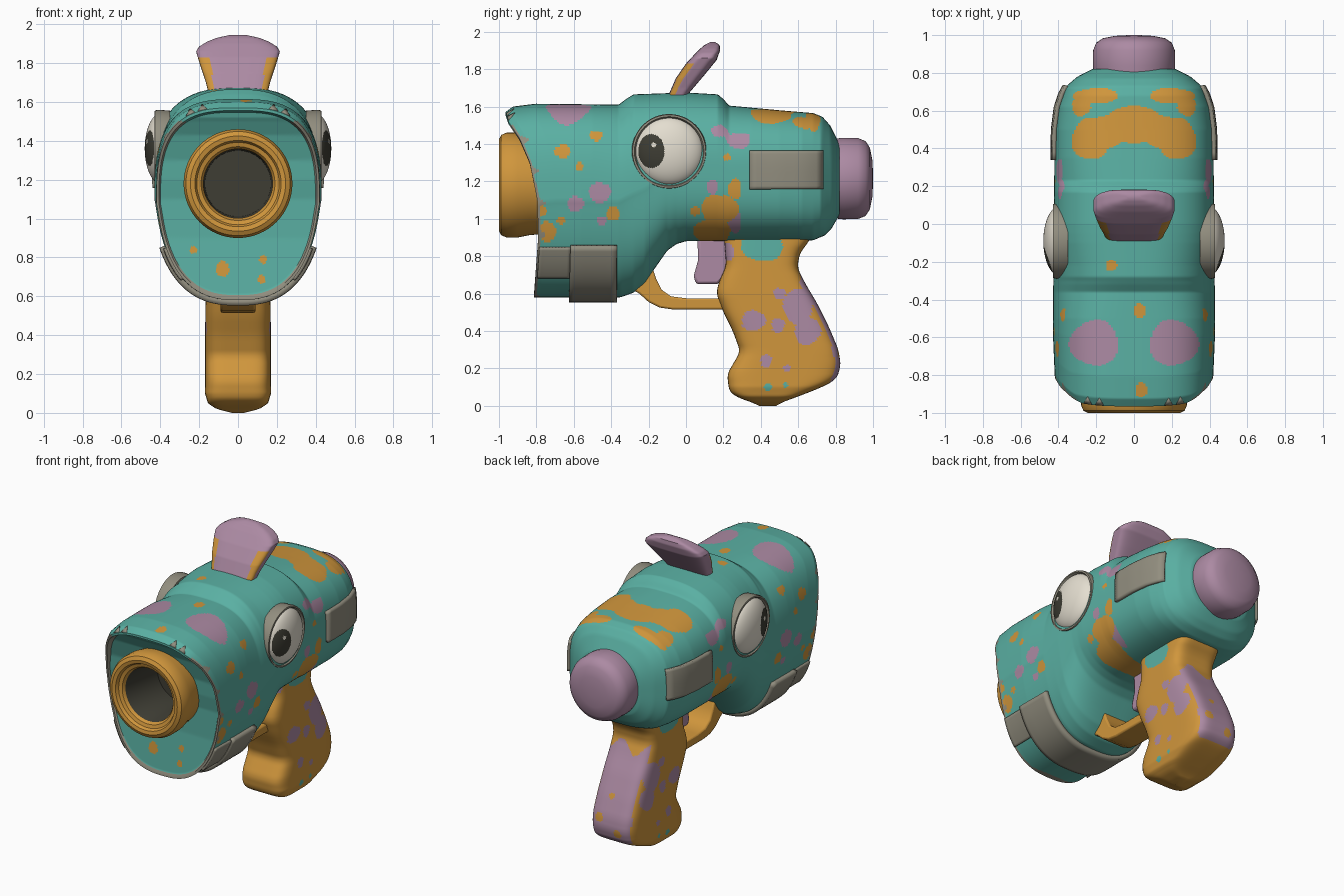
import bpy, bmesh, math
from math import sin, cos, pi, atan2, radians

if "Cube" in bpy.data.objects:
    bpy.data.objects.remove(bpy.data.objects["Cube"])


def material(name, r, g, b):
    m = bpy.data.materials.new(name)
    lin = [((c / 255 + 0.055) / 1.055) ** 2.4 for c in (r, g, b)]
    m.diffuse_color = (*lin, 1)
    m.use_nodes = True
    m.node_tree.nodes["Principled BSDF"].inputs["Base Color"].default_value = m.diffuse_color
    return m


TEAL = material("teal", 90, 176, 163)
ORANGE = material("orange", 208, 150, 60)
PURPLE = material("purple", 172, 138, 163)
GREY = material("grey", 146, 142, 127)
WHITE = material("eye_white", 228, 222, 208)
DARK = material("dark", 62, 61, 52)


def lerp(x, *pts):
    """Piecewise linear curve through (x, value) points."""
    for (a, p), (b, q) in zip(pts, pts[1:]):
        if x <= b:
            return p + (q - p) * max(0, (x - a) / (b - a))
    return pts[-1][1]


def soft(x, *pts):
    """The same curve with its corners rounded."""
    return sum(lerp(x + d, *pts) for d in (-.025, -.0125, 0, .0125, .025)) / 5


def unit(t, n):
    """Point of a unit superellipse in direction t."""
    c, s = cos(t), sin(t)
    r = (abs(c) ** n + abs(s) ** n) ** (-1 / n)
    return c * r, s * r


def make(name, verts, faces, mats, rule=None, angle=40):
    me = bpy.data.meshes.new(name)
    me.from_pydata(verts, [], faces)
    bm = bmesh.new()
    bm.from_mesh(me)
    bmesh.ops.recalc_face_normals(bm, faces=bm.faces)
    bm.to_mesh(me)
    bm.free()
    for m in mats:
        me.materials.append(m)
    if rule:
        for p in me.polygons:
            p.material_index = rule(p.center, p.normal, p.index)
    ob = bpy.data.objects.new(name, me)
    bpy.context.collection.objects.link(ob)
    bpy.ops.object.select_all(action='DESELECT')
    ob.select_set(True)
    bpy.context.view_layer.objects.active = ob
    bpy.ops.object.shade_smooth_by_angle(angle=radians(angle))
    return ob


def loft(name, rows, mats, rule=None, closed=True, cap0=False, cap1=False, angle=40):
    n = len(rows[0])
    verts = [p for r in rows for p in r]
    faces = [(i * n + j, i * n + (j + 1) % n, (i + 1) * n + (j + 1) % n, (i + 1) * n + j)
             for i in range(len(rows) - 1) for j in range(n if closed else n - 1)]
    if cap0:
        faces.append(tuple(range(n)))
    if cap1:
        faces.append(tuple(range(len(verts) - n, len(verts))))
    return make(name, verts, faces, mats, rule, angle)


def prism(name, pts, hw, mat, bevel):
    """Side profile in y, z extruded across x."""
    n = len(pts)
    verts = [(s * hw, y, z) for s in (-1, 1) for y, z in pts]
    faces = [tuple(range(n)), tuple(range(n, 2 * n))]
    faces += [(i, (i + 1) % n, n + (i + 1) % n, n + i) for i in range(n)]
    b = make(name, verts, faces, [mat]).modifiers.new("bevel", 'BEVEL')
    b.width, b.segments = bevel, 2


def inside(a, b, spots, wobble=.1):
    """Is (a, b) in one of the wobbly elliptical spots?"""
    for ca, cb, ra, rb in spots:
        u, v = (a - ca) / ra, (b - cb) / rb
        if u * u + v * v < 1 + wobble * sin(3 * atan2(v, u) + 40 * ca):
            return True
    return False


# --- body surface: rounded sections along y, with a slanted mouth ---
def front_y(z):
    return lerp(z, (.55, -.815), (.9, -.79), (1.1, -.795), (1.3, -.835), (1.43, -.89), (1.52, -.95), (1.6, -.975))


def section(y):
    top = lerp(y, (-.97, 1.57), (-.92, 1.6), (-.8, 1.615), (-.36, 1.61), (-.32, 1.64), (-.28, 1.665), (0, 1.675),
               (.17, 1.665), (.2, 1.64), (.23, 1.605), (.5, 1.58), (.68, 1.565), (.73, 1.545), (.77, 1.5), (.82, 1.4))
    bot = lerp(y, (-.97, .58), (-.35, .58), (-.28, .605), (-.22, .655), (-.17, .73), (-.1, .83), (-.05, .865),
               (0, .88), (.68, .885), (.74, .91), (.78, .95), (.82, 1.02))
    w = lerp(y, (-.97, .42), (-.6, .43), (.5, .42), (.62, .405), (.72, .37), (.78, .3), (.82, .22))
    return w, (top + bot) / 2, (top - bot) / 2


def power(y, upper):
    if upper:
        return lerp(y, (-.5, 3), (-.3, 2.55), (.2, 2.55), (.35, 2.8))
    return lerp(y, (-.4, 2.6), (0, 3))


def surf(y, t, off=0.0):
    w, zc, h = section(y)
    px, pz = unit(t, power(y, sin(t) > 0))
    taper = 1 - lerp(y, (-.35, .13), (0, 0)) * max(0, -pz) ** .8
    x, z = px * (w * taper + off), zc + pz * (h + off)
    if y < -.5:
        y = -.5 + (-.5 - y) / .47 * (front_y(z) + .5)
    return x, y, z


def angle_at(y, z):
    w, zc, h = section(y)
    pz = max(-.99, min(.99, (z - zc) / h))
    n = power(y, pz > 0)
    return atan2(pz, (1 - abs(pz) ** n) ** (1 / n))


N, M = 224, 32
TH = [2 * pi * j / N for j in range(N)]
rim = [surf(-.97, t) for t in TH]
rows = []
for k in range(M + 1):                      # mouth wall, from barrel to lip
    f = k / M
    row = []
    for t, (x, y, z) in zip(TH, rim):
        X = (1 - f) * .22 * cos(t) + f * x * .95
        Z = (1 - f) * (1.19 + .22 * sin(t)) + f * (1.1 + (z - 1.1) * .95)
        row.append((X, front_y(Z) + lerp(Z, (.6, .006), (1.2, .012), (1.5, .045)), Z))
    rows.append(row)
rows.append([(x * .97, y, 1.1 + (z - 1.1) * .97) for x, y, z in rim])
MOUTH, LIP = M * N, (M + 2) * N
rows += [[surf(-.97 + 1.79 * i / 250, t) for t in TH] for i in range(251)]

side_purple = [(-.46, 1.14, .06, .055), (-.59, 1.08, .045, .04), (-.45, .99, .025, .025), (.28, 1.43, .065, .055),
               (.19, 1.47, .06, .03), (.26, .99, .035, .07), (.14, 1.17, .03, .04), (-.02, 1.58, .05, .03)]
side_orange = [(-.66, 1.36, .045, .035), (-.48, 1.445, .035, .028), (-.57, 1.28, .02, .02), (-.39, 1.03, .035, .04),
               (-.74, .93, .045, .055), (-.67, .99, .025, .018), (.05, 1.04, .025, .025), (.22, 1.33, .02, .02),
               (.14, .93, .1, .07), (.18, 1.05, .1, .08), (.26, 1.16, .035, .055), (-.77, 1.04, .025, .03)]
top_purple = [(.21, -.63, .13, .12)]
top_orange = [(0, .53, .14, .1), (.13, .49, .1, .085), (.23, .45, .1, .11), (.2, .68, .12, .04), (.28, .62, .05, .05),
              (.4, -.46, .03, .03)]
top_single = [(-.12, -.22, .03, .03), (.03, -.46, .03, .04), (.04, -.88, .03, .04)]
front_orange = [(-.08, .74, .035, .04), (.13, .79, .02, .02), (-.23, .84, .018, .018), (.12, .685, .022, .022)]


def body_rule(c, n, i):
    if i < MOUTH:
        return 1 if inside(c.x, c.z, front_orange) else 0
    jag = .012 + .035 * max(0, 1 - abs((c.z + .02) % .17 - .085) / .022)      # jagged grey lip
    if i < LIP or c.y - front_y(c.z) < jag and c.y < -.6:
        return 3 if c.z < 1.5 else 0
    if n.z > .5:
        x = abs(c.x)
        if inside(x, c.y, top_orange) or inside(c.x, c.y, top_single):
            return 1
        return 2 if inside(x, c.y, top_purple) else 0
    if inside(c.y, c.z, side_orange):
        return 1
    return 2 if inside(c.y, c.z, side_purple) else 0


loft("body", rows, [TEAL, ORANGE, PURPLE, GREY], body_rule, cap1=True)


# --- grey patches hugging the body ---
def patch(name, y0, y1, t0, t1, off, thick, nt=12, ny=10):
    rows = []
    for i in range(ny + 1):
        y = y0 + (y1 - y0) * i / ny
        rows.append([surf(y, t0(y) + (t1(y) - t0(y)) * j / nt, off) for j in range(nt + 1)])
    m = loft(name, rows, [GREY], closed=False).modifiers.new("thickness", 'SOLIDIFY')
    m.thickness, m.offset = thick, 0


def on_side(z, right):
    return (lambda y: angle_at(y, z)) if right else (lambda y: pi - angle_at(y, z))


patch("jaw_band", -.688, -.37, lambda y: -pi - angle_at(y, .86), lambda y: angle_at(y, .86), .01, .035, 48)
for right, tag in ((True, "right"), (False, "left")):
    patch("rear_panel_" + tag, .34, .73, on_side(1.16, right), on_side(1.36, right), .008, .025)
    patch("jaw_panel_" + tag, -.955, -.688, on_side(.69, right), on_side(.85, right), .004, .02)

# --- small pointed teeth on the upper lip ---
tv, tf = [], []
for a in (66, 58):
    for t in (radians(a), pi - radians(a)):
        k = len(tv)
        tv += [surf(-.968, t - .05, .004), surf(-.968, t + .05, .004), surf(-.92, t, .004)]
        tf.append((k, k + 1, k + 2))
make("lip_teeth", tv, tf, [GREY]).modifiers.new("thickness", 'SOLIDIFY').thickness = .008


# --- turned parts along y ---
def turned(name, profile, zc, mats, rule=None, n=64):
    rows = [[(r * cos(2 * pi * j / n), y, zc + r * sin(2 * pi * j / n)) for j in range(n)] for r, y in profile]
    return loft(name, rows, mats, rule, cap1=True, angle=35)


turned("barrel", [(.255, -.7), (.268, -.84), (.28, -.9), (.28, -.96), (.268, -.988), (.245, -1), (.222, -.995),
                  (.212, -.975), (.19, -.968), (.178, -.95), (.17, -.62)], 1.18, [ORANGE, DARK],
       lambda c, n, i: 1 if i >= 9 * 64 else 0)
turned("rear_knob", [(.21, .77), (.218, .84), (.216, .92), (.2, .96), (.165, .983), (.1, .996), (.03, 1)],
       1.215, [PURPLE])

# --- eyes with rims ---
for s, tag in ((1, "right"), (-1, "left")):
    ball = []
    for i in range(61):
        a = .01 + i / 60 * 1.7
        ball.append([(s * (.395 + .085 * cos(a)), -.09 + .183 * sin(a) * cos(b), 1.36 + .183 * sin(a) * sin(b))
                     for b in [2 * pi * j / 120 for j in range(120)]])
    loft("eye_" + tag, ball, [WHITE, DARK],
         lambda c, n, i: 1 if inside(c.y, c.z, [(-.185, 1.362, .07, .091)], 0)
         and math.hypot(c.y + .172, c.z - 1.395) > .013 else 0, cap0=True)
    ring = [[(s * x, -.09 + r * cos(b), 1.36 + r * sin(b)) for b in [2 * pi * j / 48 for j in range(48)]]
            for r, x in ((.18, .35), (.195, .35), (.2, .41), (.196, .428), (.186, .43), (.176, .41))]
    loft("eye_rim_" + tag, ring, [GREY])

# --- grip ---
rows = []
for i in range(121):
    z = .95 * i / 120
    f = soft(z, (0, .42), (.02, .34), (.05, .255), (.08, .23), (.17, .22), (.23, .255), (.29, .29), (.4, .25),
             (.5, .2), (.6, .162), (.66, .175), (.75, .215), (.95, .2))
    b = soft(z, (0, .46), (.02, .52), (.05, .6), (.1, .73), (.14, .805), (.22, .828), (.3, .815), (.42, .765),
             (.55, .7), (.65, .64), (.74, .595), (.82, .61), (.88, .66), (.95, .68))
    w = lerp(z, (0, .03), (.02, .11), (.05, .155), (.1, .17), (.6, .168), (.95, .16))
    rows.append([(w * p, (f + b) / 2 + (b - f) / 2 * q, z)
                 for p, q in (unit(2 * pi * j / 128, 5) for j in range(128))])
grip_purple = [(.6, .53, .08, .1), (.65, .4, .07, .075), (.36, .455, .065, .055), (.5, .6, .035, .03),
               (.49, .43, .035, .04), (.43, .24, .03, .035), (.22, .82, .04, .05), (.54, .2, .02, .02)]


def grip_rule(c, n, i):
    if n.y > .6 and .1 < c.z < .7 + .04 * sin(c.x * 30):
        return 0 if inside(c.x, c.z, [(.08, .28, .03, .03), (-.06, .2, .025, .03), (.02, .42, .02, .02)]) else 1
    if n.y > -.6 and inside(c.y, c.z, [(.41, .86, .11, .09), (.44, .1, .02, .02), (.53, .11, .015, .015)]):
        return 2
    return 1 if inside(c.y, c.z, grip_purple) else 0


loft("grip", rows, [ORANGE, PURPLE, TEAL], grip_rule, cap0=True, cap1=True)

# --- trigger and guard ---
prism("trigger", [(.06, .92), (.065, .78), (.04, .69), (.055, .65), (.17, .65), (.22, .7), (.22, .92)],
      .06, PURPLE, .015)
prism("trigger_guard", [(-.3, .63), (-.25, .6), (-.2, .555), (-.14, .525), (-.07, .515), (.24, .515), (.24, .575),
                        (.0, .575), (-.08, .585), (-.13, .62), (-.16, .68), (-.18, .74), (-.28, .7)], .09, ORANGE, .01)

# --- leaning fin on top ---
rows = []
for i in range(61):
    z = 1.6 + .345 * i / 60
    f = lerp(z, (1.6, -.11), (1.67, -.09), (1.75, -.055), (1.83, 0), (1.9, .065), (1.93, .1), (1.945, .13))
    b = lerp(z, (1.6, -.02), (1.67, .015), (1.77, .1), (1.85, .165), (1.9, .182), (1.93, .18), (1.945, .155))
    w = lerp(z, (1.6, .14), (1.7, .165), (1.8, .198), (1.86, .216), (1.885, .2), (1.91, .16), (1.93, .11), (1.945, .04))
    rows.append([(w * p, (f + b) / 2 + (b - f) / 2 * q, z) for p, q in (unit(2 * pi * j / 96, 4) for j in range(96))])
loft("top_fin", rows, [PURPLE, ORANGE],
     lambda c, n, i: 1 if abs(c.x) > .115 + (c.z - 1.65) * .2 and c.z < 1.83 and n.y < -.15 else 0, cap1=True)
